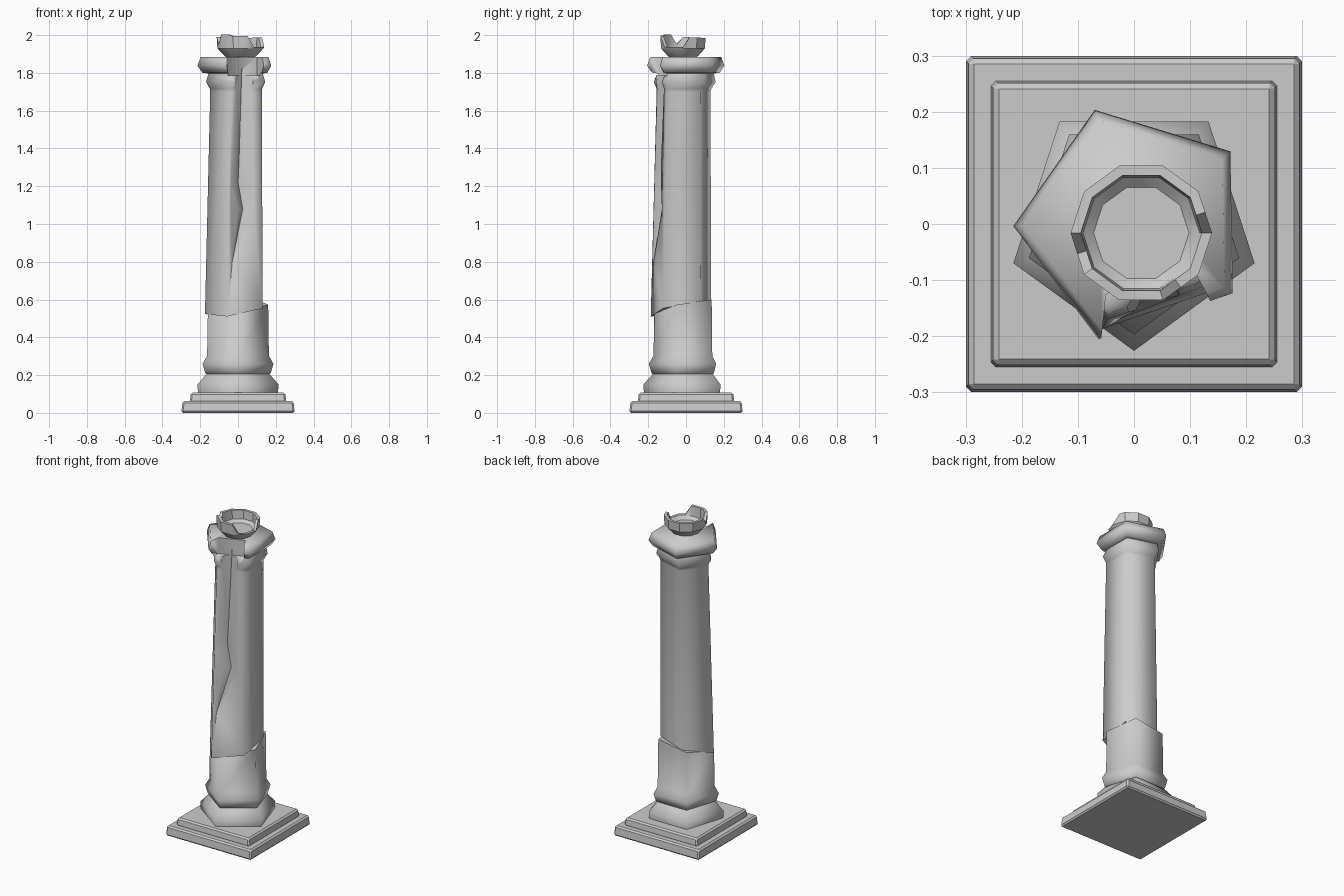
import bpy, bmesh, math
from mathutils import Vector

if "Cube" in bpy.data.objects:
    bpy.data.objects.remove(bpy.data.objects["Cube"])


def finish(name, bm, angle=40):
    bmesh.ops.recalc_face_normals(bm, faces=bm.faces)
    me = bpy.data.meshes.new(name)
    bm.to_mesh(me)
    bm.free()
    ob = bpy.data.objects.new(name, me)
    bpy.context.collection.objects.link(ob)
    if angle:
        bpy.ops.object.select_all(action='DESELECT')
        ob.select_set(True)
        bpy.context.view_layer.objects.active = ob
        bpy.ops.object.shade_smooth_by_angle(angle=math.radians(angle))
    return ob


def loft(name, rings, angle=40):
    """Skin a list of rings (lists of points) and cap both ends."""
    bm = bmesh.new()
    vs = [[bm.verts.new(p) for p in r] for r in rings]
    n = len(vs[0])
    for a, b in zip(vs, vs[1:]):
        for i in range(n):
            j = (i + 1) % n
            bm.faces.new((a[i], a[j], b[j], b[i]))
    bm.faces.new(vs[0])
    bm.faces.new(vs[-1])
    return finish(name, bm, angle)


def ring(r, z, cx=0, cy=0, rot=-90, n=5):
    """Regular polygon; z is a height or a function of x and y."""
    out = []
    for i in range(n):
        a = math.radians(rot + 360 * i / n)
        x, y = cx + r * math.cos(a), cy + r * math.sin(a)
        out.append((x, y, z(x, y) if callable(z) else z))
    return out


def cut(ob, cutter):
    m = ob.modifiers.new("cut", 'BOOLEAN')
    m.operation = 'DIFFERENCE'
    m.solver = 'EXACT'
    m.object = cutter
    bpy.context.view_layer.objects.active = ob
    bpy.ops.object.modifier_apply(modifier=m.name)
    cutter.hide_render = True
    bpy.data.objects.remove(cutter)


# Stepped square plinth
for name, half, z0, z1 in (("plinth_lower", .30, 0, .062), ("plinth_upper", .256, .055, .107)):
    bm = bmesh.new()
    bmesh.ops.create_cube(bm, size=1)
    for v in bm.verts:
        k = half if v.co.z < 0 else half - .006
        v.co = Vector((v.co.x * 2 * k, v.co.y * 2 * k, z0 if v.co.z < 0 else z1))
    bmesh.ops.bevel(bm, geom=bm.edges[:], offset=.009, segments=1, affect='EDGES')
    finish(name, bm, 0)


# Sloping break between the two pieces of the shaft
def brk(x, y):
    return .557 + .16 * x + .2 * y


# Base mouldings and shaft stump, pentagonal
loft("shaft_stump", [ring(r, z) for r, z in (
    (.222, .10), (.226, .15), (.175, .206), (.182, .21), (.197, .26), (.172, .302), (.168, brk))], 75)

# Upper shaft and capital, turned and shifted from the stump
ROT = -107
shaft = ((.168, brk, -.007, -.026), (.150, 1.70, .003, -.012), (.152, 1.715, .003, -.010),
         (.172, 1.752, .003, -.006), (.158, 1.797, .002, -.002), (.188, 1.80, .001, 0),
         (.215, 1.838, 0, 0), (.197, 1.885, 0, 0))
upper = loft("upper_shaft", [ring(r, z, cx, cy, ROT) for r, z, cx, cy in shaft], 0)

# Chipped-out piece of the capital
plan = [(-.065, -.27), (-.05, -.125), (.1, -.07), (.135, -.135), (.16, -.3)]
cut(upper, loft("chip_cutter", [[(x, y, z) for x, y in plan] for z in (1.785, 1.95)], 0))

# Jagged V-shaped crack in the front face
na = math.radians(ROT + 36)
nx, ny = math.cos(na), math.sin(na)
rings = []
for z, xl, xm, xr in ((1.82, -.01, .035, .08), (1.33, -.03, .02, .055), (1.22, -.042, .015, .06),
                      (1.08, .002, .04, .085), (.80, -.032, -.029, -.026)):
    t = (z - .557) / (1.70 - .557)
    cx, cy = -.007 + .010 * t, -.026 + .014 * t
    d = (.168 - .018 * t) * math.cos(math.radians(36)) + .003
    deep = d - (.045 if z > 1 else .004)

    def pt(x, dist):
        u = (x - cx - nx * d) / -ny
        return (cx + nx * dist - ny * u, cy + ny * dist + nx * u, z)
    rings.append([pt(xl, .24), pt(xl, d), pt(xm, deep), pt(xr, d), pt(xr, .24)])
cut(upper, loft("crack_cutter", rings, 0))
bpy.ops.object.select_all(action='DESELECT')
upper.select_set(True)
bpy.context.view_layer.objects.active = upper
bpy.ops.object.shade_smooth_by_angle(angle=math.radians(75))

# Broken bowl on top: uneven rim, low at the front right, notched at the left
N = 20


def rim(x, y):
    a = math.degrees(math.atan2(y + .016, x - .013)) % 360
    if a > 298 or a < 12:
        return 1.937
    if 192 < a < 208:
        return 1.95
    return 1.99 + .01 * (a > 208 and a < 240) - .005 * math.sin(math.radians(a))


bowl = []
for r, z in ((.070, 1.88), (.085, 1.89), (.122, 1.93), (.126, rim), (.108, rim), (.104, 1.932), (.085, 1.915)):
    # ten flat sides, each split in two so that the breaks stay steep
    c = ring(r, 0, .013, -.016, 0, 10)
    pts = []
    for i in range(10):
        a, b = Vector(c[i]), Vector(c[(i + 1) % 10])
        pts += [a, (a + b) / 2]
    bowl.append([(p.x, p.y, z(p.x, p.y) if callable(z) else z) for p in pts])
loft("broken_bowl", bowl, 35)
